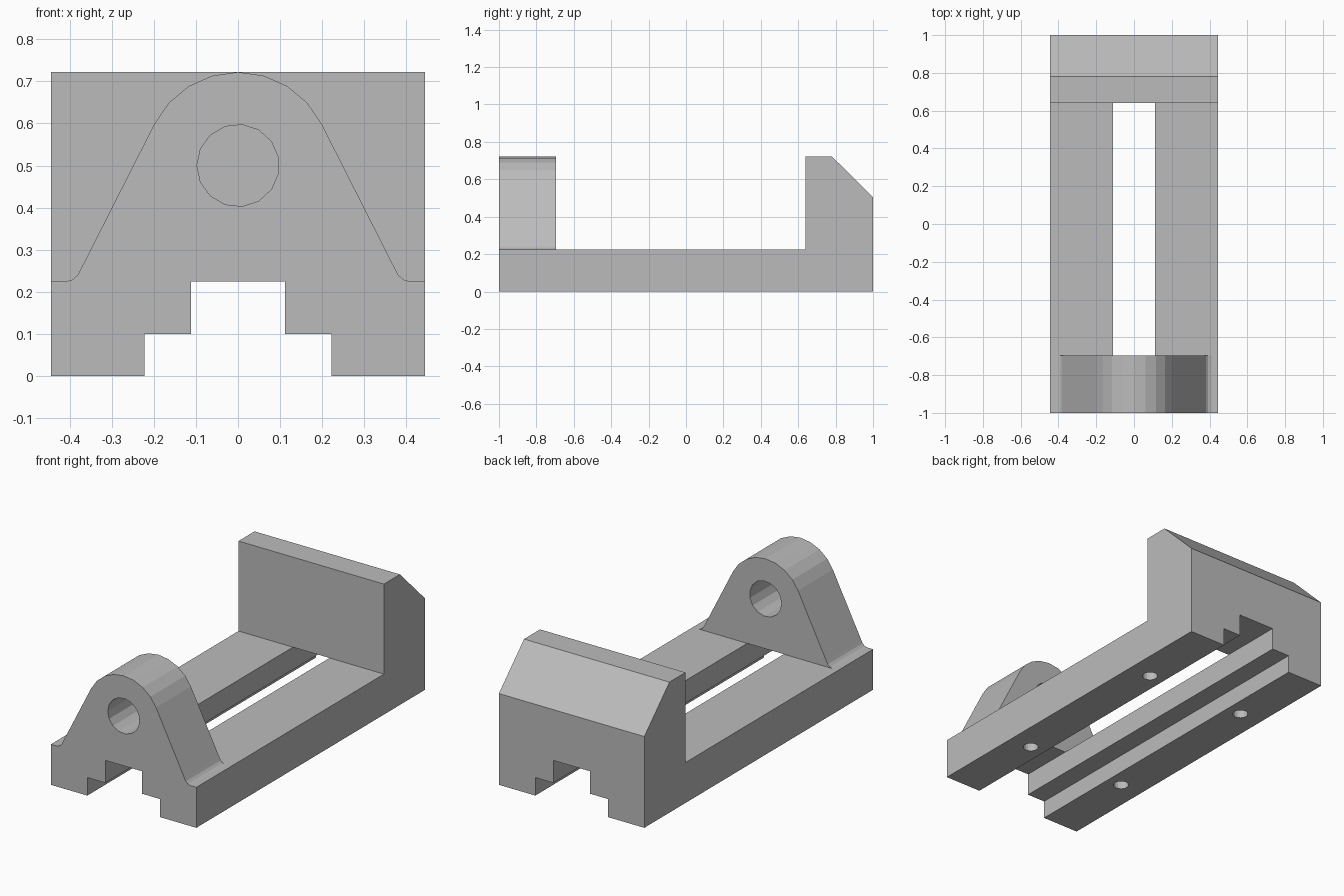
import bpy, bmesh
from math import pi, sin, cos, atan2, radians
from mathutils import Vector

cube = bpy.data.objects.get("Cube")
if cube:
    bpy.data.objects.remove(cube, do_unlink=True)

HALF_W, HALF_L = 0.445, 1.0
DECK, TOP = 0.224, 0.722

steel = bpy.data.materials.new("machined grey")
steel.use_nodes = True
grey = (0.5, 0.5, 0.5, 1)
steel.diffuse_color = grey
steel.node_tree.nodes["Principled BSDF"].inputs["Base Color"].default_value = grey


def extrude(name, profile, axis, start, end):
    """Extrude a closed 2D profile along one axis: 'X' takes (y, z), 'Y' (x, z), 'Z' (x, y)."""
    def place(p, t):
        return {"X": (t, p[0], p[1]), "Y": (p[0], t, p[1]), "Z": (p[0], p[1], t)}[axis]
    bm = bmesh.new()
    face = bm.faces.new([bm.verts.new(place(p, start)) for p in profile])
    result = bmesh.ops.extrude_face_region(bm, geom=[face])
    verts = [v for v in result["geom"] if isinstance(v, bmesh.types.BMVert)]
    bmesh.ops.translate(bm, verts=verts, vec=Vector(place((0, 0), end - start)))
    bmesh.ops.recalc_face_normals(bm, faces=bm.faces)
    mesh = bpy.data.meshes.new(name)
    bm.to_mesh(mesh)
    bm.free()
    mesh.materials.append(steel)
    obj = bpy.data.objects.new(name, mesh)
    bpy.context.collection.objects.link(obj)
    return obj


def circle(cx, cy, r, sides):
    return [(cx + r * cos(pi + 2 * pi * i / sides), cy + r * sin(pi + 2 * pi * i / sides))
            for i in range(sides)]


def cut(obj, cutters):
    """Subtract the cutters, bake the result and discard the cutters."""
    for c in cutters:
        c.hide_render = True
        mod = obj.modifiers.new("hole", "BOOLEAN")
        mod.operation, mod.solver, mod.object = "DIFFERENCE", "EXACT", c
    graph = bpy.context.evaluated_depsgraph_get()
    graph.update()
    mesh = bpy.data.meshes.new_from_object(obj.evaluated_get(graph))
    obj.modifiers.clear()
    obj.data = mesh
    for c in cutters:
        bpy.data.objects.remove(c, do_unlink=True)


# Stepped rails, each with two blind mounting holes underneath
for side, name in ((1, "left_rail"), (-1, "right_rail")):
    step = [(0.222, 0), (HALF_W, 0), (HALF_W, DECK), (0.112, DECK), (0.112, 0.1), (0.222, 0.1)]
    rail = extrude(name, [(side * x, z) for x, z in step], "Y", -HALF_L, HALF_L)
    cut(rail, [extrude("hole_cutter", circle(side * 0.31, y, 0.04, 15), "Z", -0.05, 0.15)
               for y in (-0.475, 0.5)])

# Fixed jaw with a chamfered back edge
extrude("fixed_jaw", [(0.64, DECK), (HALF_L, DECK), (HALF_L, 0.505), (0.78, TOP), (0.64, TOP)],
        "X", -HALF_W, HALF_W)

# Screw lug: round top, sloping sides and small fillets at the foot
tangent = atan2(1, 2)
steps = 8
arc = [tangent + (pi - 2 * tangent) * i / steps for i in range(steps + 1)]
radius = TOP - 0.5
foot = [(0.41, DECK), (0.393, 0.229), (0.381, 0.24), (0.373, 0.255)]
profile = foot + [(radius * cos(a), 0.5 + radius * sin(a)) for a in arc]
profile += [(-x, z) for x, z in reversed(foot)]
lug = extrude("screw_lug", profile, "Y", -HALF_L, -0.695)
cut(lug, [extrude("bore_cutter", circle(0, 0.5, 0.0975, 15), "Y", -1.1, -0.6)])
